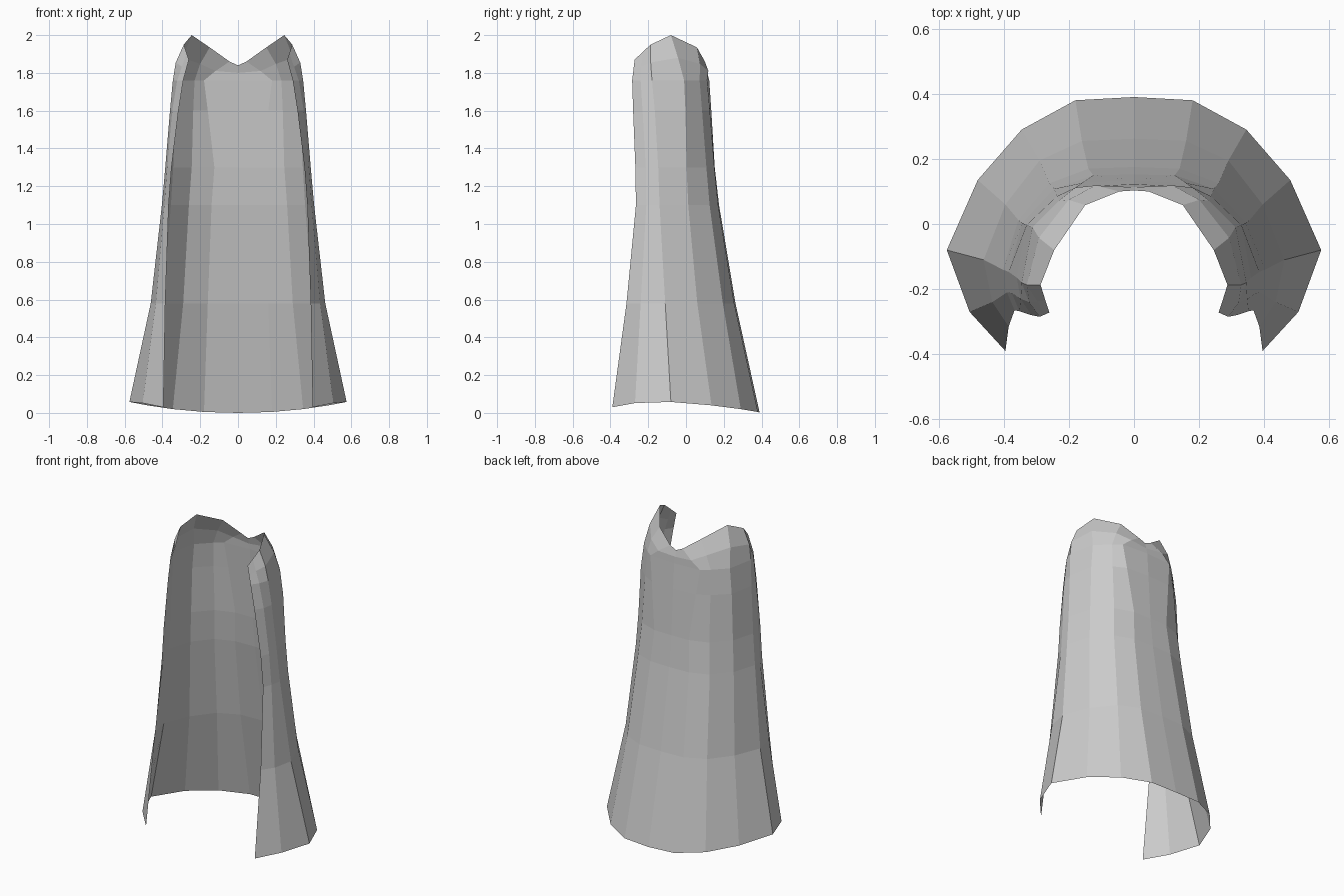
import bpy
import bmesh
from mathutils import Vector

if "Cube" in bpy.data.objects:
    bpy.data.objects.remove(bpy.data.objects["Cube"], do_unlink=True)

# One flat grey cloth
cloth = bpy.data.materials.new("grey cloth")
cloth.use_nodes = True
colour = (0.6, 0.6, 0.6, 1.0)
cloth.diffuse_color = colour
cloth.node_tree.nodes["Principled BSDF"].inputs["Base Color"].default_value = colour

# Flared hem of the left half, from the centre back to the front opening
hem = [(0, .39, 0), (.18, .38, .005), (.345, .29, .02), (.48, .135, .04),
       (.575, -.08, .058), (.505, -.27, .052), (.395, -.39, .03)]

# Cross-sections of the left half: height, then (x, y) for each fold
sections = [
    (.58, [(0, .262), (.16, .255), (.29, .195), (.395, .06),
           (.462, -.11), (.435, -.24), (.385, -.315)]),
    (1.1, [(0, .175), (.14, .17), (.26, .125), (.355, .012),
           (.403, -.14), (.39, -.21), (.367, -.265)]),
    (1.3, [(0, .152), (.125, .15), (.245, .108), (.343, .003),
           (.385, -.147), (.375, -.213), (.352, -.268)]),
    (1.6, [(0, .134), (.16, .126), (.237, .085), (.33, -.003),
           (.36, -.165), (.348, -.23), (.315, -.28)]),
    (1.76, [(0, .123), (.18, .112), (.23, .072), (.312, -.01),
            (.345, -.18), (.322, -.24), (.29, -.285)]),
]

# Collar edge: dips at the back, peaks over the shoulder, drops to the front
collar = [(0, .103, 1.84), (.045, .1, 1.86), (.15, .058, 1.935), (.245, -.08, 2.0),
          (.287, -.187, 1.95), (.272, -.235, 1.905), (.26, -.272, 1.87)]

rows = [[Vector(p) for p in hem]]
rows += [[Vector((x, y, z)) for x, y in pts] for z, pts in sections]

# Rounded shoulder row, halfway to the collar and pushed slightly outward
shoulder = []
for i, (a, b) in enumerate(zip(rows[-1], collar)):
    mid = (a + Vector(b)) / 2
    out = Vector((mid.x, mid.y + .1, 0)).normalized()
    shoulder.append(mid + out * (.014 if 0 < i < 5 else 0))
rows += [shoulder, [Vector(p) for p in collar]]

# Skin the rows into a single sheet of cloth
bm = bmesh.new()
grid = [[bm.verts.new(p) for p in row] for row in rows]
for low, high in zip(grid, grid[1:]):
    for i in range(len(low) - 1):
        bm.faces.new((low[i + 1], low[i], high[i], high[i + 1]))
mesh = bpy.data.meshes.new("cape")
bm.to_mesh(mesh)
bm.free()
mesh.materials.append(cloth)

cape = bpy.data.objects.new("cape", mesh)
bpy.context.collection.objects.link(cape)

# Right half
mirror = cape.modifiers.new("right_half", 'MIRROR')
mirror.use_axis = (True, False, False)
mirror.use_mirror_merge = True
mirror.merge_threshold = .001
